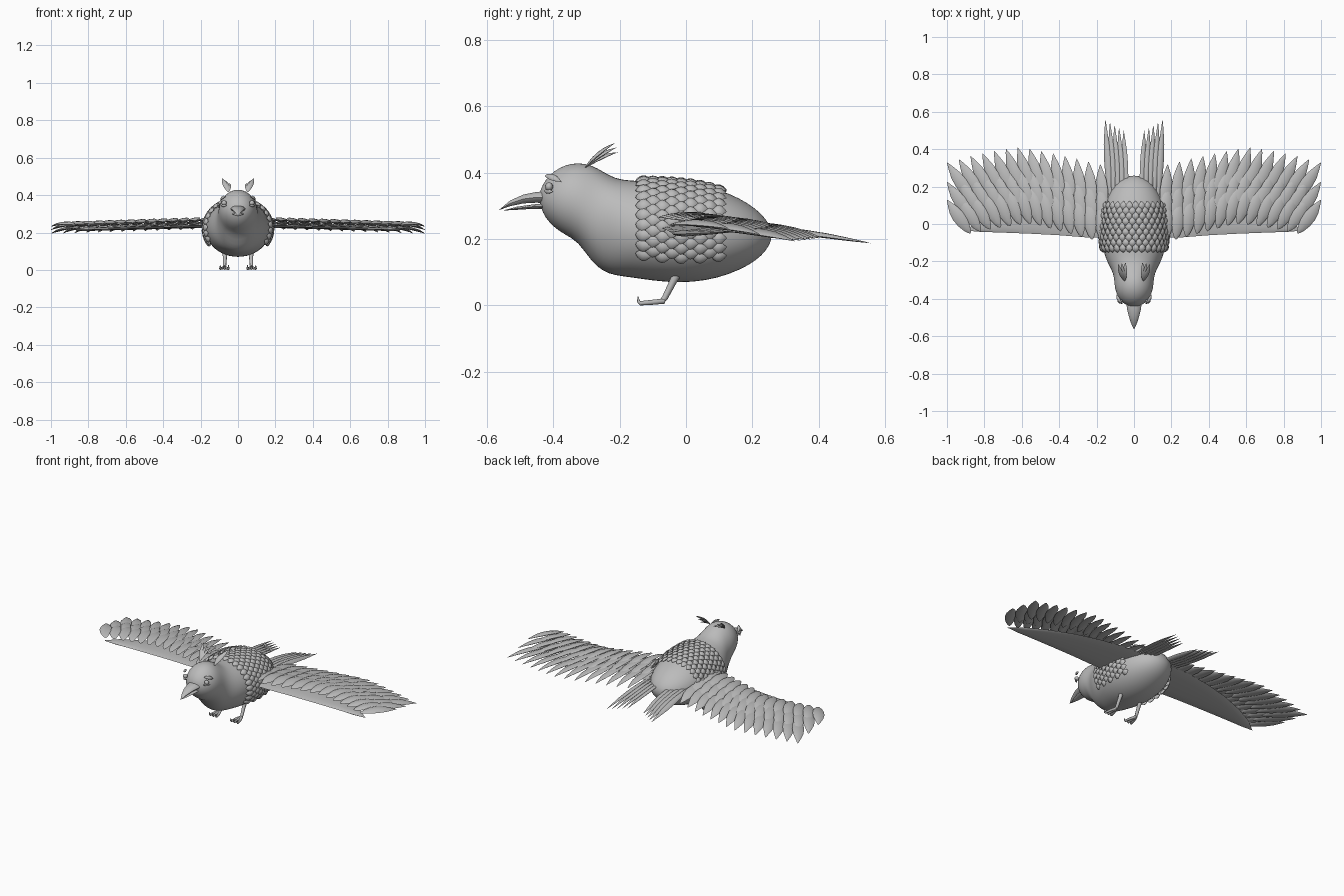
import bpy, bmesh, math
from mathutils import Vector

if "Cube" in bpy.data.objects:
    bpy.data.objects.remove(bpy.data.objects["Cube"])

grey = bpy.data.materials.new("plain grey")
grey.diffuse_color = (0.5, 0.5, 0.5, 1)
grey.use_nodes = True
grey.node_tree.nodes["Principled BSDF"].inputs["Base Color"].default_value = grey.diffuse_color


def finish(bm, name, mirror=False, subsurf=0, angle=50):
    """Turn a bmesh into a smooth, optionally mirrored object."""
    bmesh.ops.recalc_face_normals(bm, faces=bm.faces)
    me = bpy.data.meshes.new(name)
    bm.to_mesh(me)
    bm.free()
    ob = bpy.data.objects.new(name, me)
    bpy.context.collection.objects.link(ob)
    me.materials.append(grey)
    bpy.ops.object.select_all(action='DESELECT')
    bpy.context.view_layer.objects.active = ob
    ob.select_set(True)
    bpy.ops.object.shade_smooth_by_angle(angle=math.radians(angle))
    if subsurf:
        m = ob.modifiers.new("smooth", 'SUBSURF')
        m.levels = m.render_levels = subsurf
    if mirror:
        ob.modifiers.new("mirror", 'MIRROR').use_bisect_axis[0] = False
    return ob


def loft(bm, rings, start=None, end=None):
    """Skin a list of point rings, closing each end to a point if given."""
    vs = [[bm.verts.new(p) for p in r] for r in rings]
    n = len(vs[0])
    for a, b in zip(vs, vs[1:]):
        for i in range(n):
            bm.faces.new((a[i], a[(i + 1) % n], b[(i + 1) % n], b[i]))
    for ring, tip in ((vs[0], start), (vs[-1], end)):
        if tip is None:
            bm.faces.new(ring)
        else:
            t = bm.verts.new(tip)
            for i in range(n):
                bm.faces.new((ring[i], ring[(i + 1) % n], t))


LEAF = [(0.04, .3), (.15, .62), (.32, .92), (.5, 1), (.68, .85), (.83, .5), (.94, .2)]


def feather(bm, base, tip, up, width, thick, bend=0.0, sides=8):
    """Pointed lens-shaped leaf from base to tip, arched along up."""
    base, tip, up = Vector(base), Vector(tip), Vector(up)
    d = tip - base
    side = d.cross(up).normalized()
    up = side.cross(d).normalized()
    rings = []
    for t, w in LEAF:
        c = base + d * t + up * bend * 4 * t * (1 - t)
        rings.append([c + side * math.cos(a) * w * width / 2 + up * math.sin(a) * w * thick / 2
                      for a in (2 * math.pi * i / sides for i in range(sides))])
    loft(bm, rings, base, tip)


def lerp(table, x):
    """Linear lookup of a row of values in a table keyed by its first column."""
    for a, b in zip(table, table[1:]):
        if x <= b[0]:
            f = max(0, (x - a[0]) / (b[0] - a[0]))
            return [p + (q - p) * f for p, q in zip(a[1:], b[1:])]
    return list(table[-1][1:])


# Head and body: y, top z, bottom z, half width
BODY = [(-.438, .352, .295, .03), (-.425, .378, .265, .057), (-.40, .405, .236, .08),
        (-.365, .425, .212, .098), (-.325, .432, .192, .105), (-.285, .425, .13, .108),
        (-.25, .405, .101, .118), (-.215, .384, .089, .138), (-.17, .377, .084, .158),
        (-.1, .376, .073, .173), (-.02, .372, .066, .177), (.06, .361, .073, .171),
        (.13, .34, .092, .152), (.19, .308, .12, .12), (.23, .275, .15, .083),
        (.253, .243, .183, .042)]


def body_point(y, a):
    top, bot, w = lerp(BODY, y)
    return Vector((w * math.cos(a), y, (top + bot) / 2 + (top - bot) / 2 * math.sin(a)))


bm = bmesh.new()
loft(bm, [[body_point(s[0], 2 * math.pi * i / 24) for i in range(24)] for s in BODY],
     (0, -.443, .325), (0, .26, .212))
finish(bm, "body", subsurf=1, angle=180)

# Overlapping short feathers over the back and flanks
bm = bmesh.new()
ROWS, COLS = 9, 21
for r in range(ROWS):
    y = -.152 + r * .0285
    for c in range(COLS):
        a = math.radians(-26 + 232 * (c + (r % 2) * .5 - .25) / (COLS - 1))
        p, q = body_point(y, a), body_point(y + .047, a)
        n = Vector((math.cos(a), 0, math.sin(a)))
        lift = .006 + .006 * abs(math.cos(a))
        feather(bm, p + n * .001, q + n * lift, n, .036, .016, .005, 6)
finish(bm, "back_feathers", mirror=False)

# Wing: lens-shaped panel below the feathers
bm = bmesh.new()
WING = [(.12, -.075, .20, .235), (.25, -.072, .20, .232), (.4, -.06, .18, .228),
        (.55, -.052, .145, .224), (.7, -.046, .09, .22), (.82, -.042, .03, .217)]
rings = []
for x, y0, y1, z in WING:
    rings.append([(x, (y0 + y1) / 2 - (y1 - y0) / 2 * math.cos(a), z + .009 * math.sin(a))
                  for a in (2 * math.pi * i / 12 for i in range(12))])
loft(bm, rings, None, (.9, -.035, .215))
finish(bm, "wing_panel", mirror=True)

# Wing feathers: three overlapping rows, fanning outward toward the wing tip
TIPS = [(.18, .32), (.35, .36), (.6, .412), (.7, .40), (.85, .37), (1.0, .33)]
bm = bmesh.new()
for row, (drop, length, z0, z1) in enumerate([(0, .27, .238, .205), (.105, .25, .252, .225),
                                             (.20, .22, .255, .243)]):
    for i in range(14):
        f = i / 13
        x = .18 + .82 * f
        y = lerp(TIPS, x)[0] - drop
        tilt = math.radians(4 + 31 * f ** 1.3)
        slope = .012 * (1 - f) - .012 * f
        base = (x - length * math.sin(tilt), y - length * math.cos(tilt), z0 + slope)
        feather(bm, base, (x, y, z1 + slope), (.22, 0, 1), .068, .016, .012)
finish(bm, "wing_feathers", mirror=True)

# Tail: two fans of slender feathers
bm = bmesh.new()
for i in range(5):
    f = i / 4
    feather(bm, (.04 + .09 * f, .14, .243), (.055 + .098 * f, .50 + .06 * f, .193 - .006 * f),
            (.3, 0, 1), .036, .014, .006)
finish(bm, "tail_feathers", mirror=True)

# Crest: three curved plumes on each side of the head
bm = bmesh.new()
for i in range(3):
    feather(bm, (.05, -.305, .415), (.045 + .02 * i, -.205 - .004 * i, .462 + .014 * i),
            (.3, -.5, .8), .026, .009, .007)
finish(bm, "crest", mirror=True)


def cone_path(name, sections, tip, mirror=False, sides=10):
    """Tapered part along y: sections are x, y, z, half width, half height."""
    bm = bmesh.new()
    loft(bm, [[(x + w * math.cos(a), y, z + h * math.sin(a))
               for a in (2 * math.pi * i / sides for i in range(sides))]
              for x, y, z, w, h in sections], None, tip)
    return finish(bm, name, mirror)


# Beak, slightly open
cone_path("upper_beak", [(0, -.41, .326, .042, .020), (0, -.45, .326, .038, .017),
                         (0, -.49, .321, .029, .014), (0, -.53, .308, .016, .009)], (0, -.565, .287))
cone_path("lower_beak", [(0, -.41, .300, .034, .009), (0, -.46, .298, .028, .007),
                         (0, -.51, .293, .017, .005)], (0, -.553, .286))

# Eyes and brows
bm = bmesh.new()
bmesh.ops.create_uvsphere(bm, u_segments=12, v_segments=8, radius=1)
for v in bm.verts:
    v.co = Vector((.074 + .014 * v.co.x, -.413 + .012 * v.co.y, .358 + .013 * v.co.z))
finish(bm, "eye", mirror=True, angle=180)
bm = bmesh.new()
feather(bm, (.064, -.425, .392), (.093, -.375, .372), (.6, -.3, .6), .022, .014, .006)
feather(bm, (.06, -.427, .345), (.09, -.40, .343), (.7, -.6, 0), .014, .01, .004)
finish(bm, "eyelids", mirror=True)


def tube(bm, pts, radii, sides=8):
    """Round limb through points with a radius at each one."""
    pts = [Vector(p) for p in pts]
    rings = []
    for i, p in enumerate(pts):
        d = (pts[min(i + 1, len(pts) - 1)] - pts[max(i - 1, 0)]).normalized()
        u = d.cross(Vector((1, 0, 0))).normalized()
        s = d.cross(u)
        rings.append([p + (u * math.cos(a) + s * math.sin(a)) * radii[i]
                      for a in (2 * math.pi * k / sides for k in range(sides))])
    loft(bm, rings)


# Legs with three forward toes and upturned claws
bm = bmesh.new()
tube(bm, [(.07, -.025, .10), (.07, -.04, .07), (.072, -.064, .022), (.073, -.075, .011)],
     [.014, .011, .009, .007])
for dx in (-.022, 0, .022):
    tube(bm, [(.073, -.066, .013), (.073 + dx * .7, -.105, .009), (.073 + dx, -.138, .0065),
              (.073 + dx, -.143, .012), (.073 + dx, -.145, .027)], [.008, .0075, .0065, .005, .001])
finish(bm, "legs", mirror=True)
